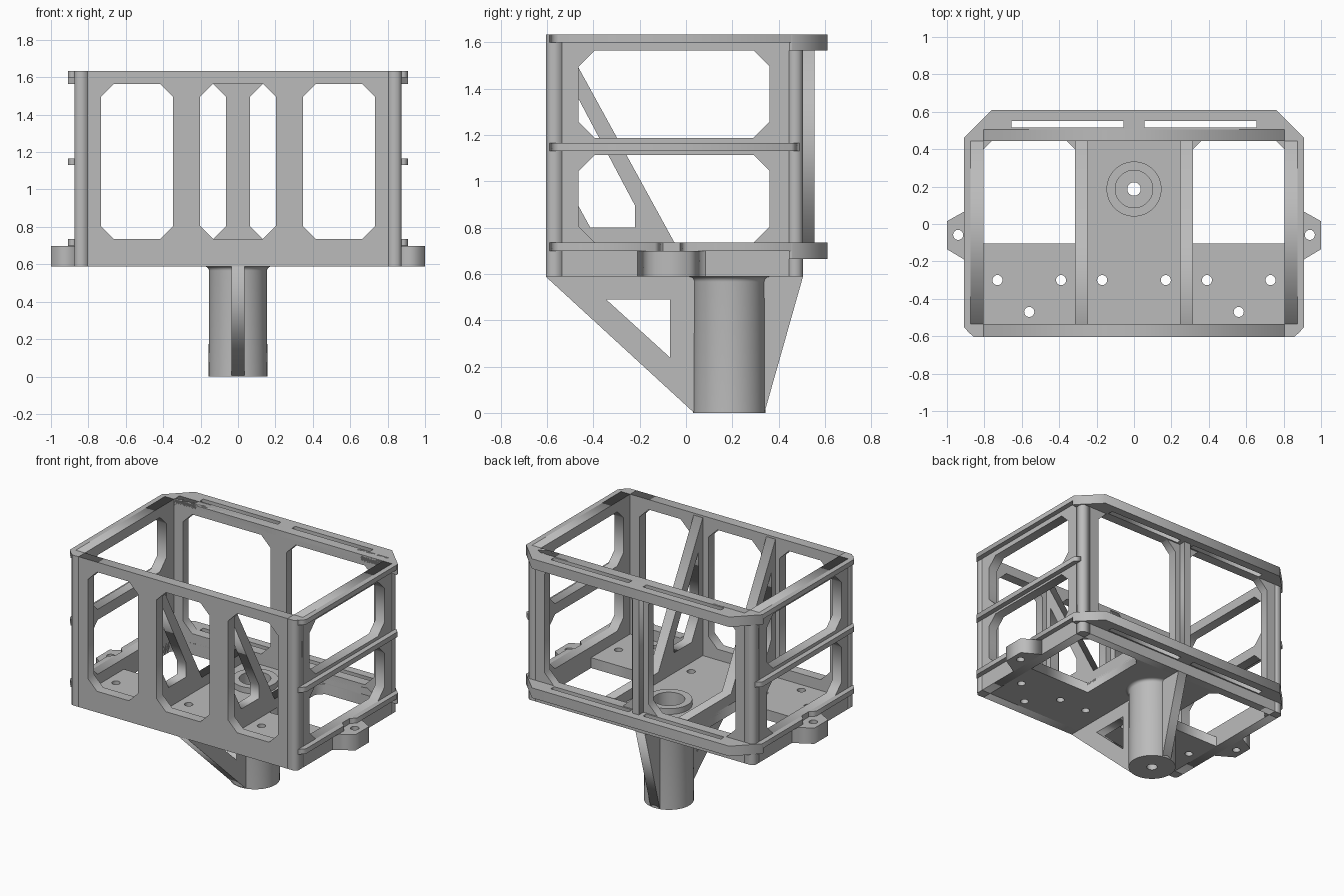
import bpy, bmesh, math
from mathutils import Matrix

cube = bpy.data.objects.get("Cube")
if cube:
    bpy.data.objects.remove(cube)

grey = bpy.data.materials.new("plain grey")
grey.use_nodes = True
GREY = (0.50, 0.50, 0.50, 1)
grey.diffuse_color = GREY
grey.node_tree.nodes["Principled BSDF"].inputs["Base Color"].default_value = GREY

# Main levels and wall positions
BASE, TOP = 0.588, 1.634
FRONT, FRONT_IN, BACK_IN, BACK = -0.605, -0.535, 0.445, 0.505
SIDE_IN, SIDE, FLANGE = 0.805, 0.875, 0.91
SILL, LINTEL, CUT = 0.735, 1.565, 0.07

# Local plane (u, v, depth) to world for each extrusion axis
AXES = {
    "z": Matrix.Identity(4),
    "x": Matrix(((0, 0, 1, 0), (1, 0, 0, 0), (0, 1, 0, 0), (0, 0, 0, 1))),
    "y": Matrix(((1, 0, 0, 0), (0, 0, -1, 0), (0, 1, 0, 0), (0, 0, 0, 1))),
}


def finish(name, mesh):
    bm = bmesh.new()
    bm.from_mesh(mesh)
    bmesh.ops.remove_doubles(bm, verts=bm.verts, dist=0.0001)
    bmesh.ops.recalc_face_normals(bm, faces=bm.faces)
    bm.to_mesh(mesh)
    bm.free()
    mesh.materials.clear()
    mesh.materials.append(grey)
    obj = bpy.data.objects.new(name, mesh)
    bpy.context.collection.objects.link(obj)
    return obj


def plate(name, axis, lo, hi, outline, holes=()):
    """Flat outline with holes, extruded from lo to hi along an axis."""
    curve = bpy.data.curves.new(name, "CURVE")
    curve.dimensions = "2D"
    curve.fill_mode = "BOTH"
    curve.extrude = (hi - lo) / 2
    for loop in (outline, *holes):
        spline = curve.splines.new("POLY")
        spline.points.add(len(loop) - 1)
        for point, (u, v) in zip(spline.points, loop):
            point.co = (u, v, 0, 1)
        spline.use_cyclic_u = True
    temp = bpy.data.objects.new(name + " curve", curve)
    mesh = bpy.data.meshes.new_from_object(temp)
    bpy.data.objects.remove(temp)
    middle = (lo + hi) / 2 * (-1 if axis == "y" else 1)
    mesh.transform(AXES[axis] @ Matrix.Translation((0, 0, middle)))
    return finish(name, mesh)


def rect(u0, u1, v0, v1, low=0, high=0):
    """Rectangle with chamfered corners at its low-v and high-v ends."""
    pts = []
    for u, v, du, dv, c, flip in ((u0, v0, 1, 1, low, 0), (u1, v0, -1, 1, low, 1),
                                  (u1, v1, -1, -1, high, 0), (u0, v1, 1, -1, high, 1)):
        pair = [(u, v + dv * c), (u + du * c, v)]
        pts += (pair[::-1] if flip else pair) if c else [(u, v)]
    return pts


def window(u0, u1, v0, v1):
    return rect(u0, u1, v0, v1, CUT, CUT)


def circle(u, v, r, n=24):
    return [(u + r * math.cos(2 * math.pi * i / n), v + r * math.sin(2 * math.pi * i / n))
            for i in range(n)]


def flip(points, s):
    return [(s * x, y) for x, y in points]


def lathe(name, profile, y, n=64):
    """Closed (radius, height) profile revolved around a vertical axis."""
    bm = bmesh.new()
    rings = []
    for i in range(n):
        a = 2 * math.pi * i / n
        rings.append([bm.verts.new((r * math.cos(a), y + r * math.sin(a), z)) for r, z in profile])
    for i in range(n):
        a, b = rings[i], rings[(i + 1) % n]
        for j in range(len(profile)):
            k = (j + 1) % len(profile)
            bm.faces.new((a[j], b[j], b[k], a[k]))
    mesh = bpy.data.meshes.new(name)
    bm.to_mesh(mesh)
    bm.free()
    obj = finish(name, mesh)
    bpy.context.view_layer.objects.active = obj
    obj.select_set(True)
    bpy.ops.object.shade_smooth_by_angle(angle=math.radians(30))
    obj.select_set(False)


# Front and back walls with chamfered windows
plate("front_wall", "y", FRONT, FRONT_IN, rect(-SIDE_IN, SIDE_IN, BASE, TOP),
      [window(c - w, c + w, SILL, LINTEL) for c, w in ((-0.54, 0.193), (0, 0.203), (0.54, 0.193))])
plate("back_wall", "y", BACK_IN, BACK, rect(-SIDE_IN, SIDE_IN, BASE, TOP),
      [window(-0.735, -0.063, SILL, LINTEL), window(0.063, 0.735, SILL, LINTEL)])
plate("back_post_rib", "y", BACK, 0.555, rect(-0.025, 0.025, SILL, LINTEL))

# Floor with two rear bays, screw holes and a bore for the handle
HANDLE_Y, BORE = 0.187, 0.036
screws = [circle(s * x, y, 0.027) for s in (-1, 1)
          for x, y in ((0.73, -0.3), (0.39, -0.3), (0.17, -0.3), (0.56, -0.47))]
bays = [rect(-SIDE_IN, -0.315, -0.105, BACK_IN, 0, 0.045),
        rect(0.315, SIDE_IN, -0.105, BACK_IN, 0, 0.045)]
plate("floor", "z", BASE, 0.66, rect(-SIDE_IN, SIDE_IN, FRONT_IN, BACK_IN),
      screws + bays + [circle(0, HANDLE_Y, 0.1, 64)])

for s, side in ((-1, "right"), (1, "left")):
    # Side wall with two stacked windows
    lo, hi = sorted((s * SIDE_IN, s * SIDE))
    plate(side + "_wall", "x", lo, hi, rect(FRONT_IN, BACK_IN, BASE, TOP),
          [window(-0.464, 0.361, 1.187, LINTEL), window(-0.464, 0.361, SILL, 1.114)])

    # Corner posts with a small outer chamfer
    for inner, outer, end in ((FRONT_IN, FRONT, "front"), (BACK_IN, BACK, "back")):
        d = 0.02 if end == "front" else -0.02
        post = [(SIDE_IN, inner), (SIDE_IN, outer), (SIDE - 0.02, outer),
                (SIDE, outer + d), (SIDE, inner)]
        plate(f"{side}_{end}_post", "z", BASE, TOP, flip(post, s))

    # Outer ribs; the lowest one is broken above the lug
    front_end = [(SIDE, -0.59), (FLANGE, -0.55)]
    back_end = [(FLANGE, 0.455), (SIDE, 0.49)]
    plate(side + "_top_rib", "z", 1.6, TOP, flip(front_end + back_end, s))
    plate(side + "_middle_rib", "z", 1.13, 1.165, flip(front_end + back_end, s))
    plate(side + "_low_rib_front", "z", 0.7, SILL,
          flip(front_end + [(FLANGE, -0.135), (SIDE, -0.1)], s))
    plate(side + "_low_rib_back", "z", 0.7, SILL,
          flip([(SIDE, -0.025), (FLANGE, 0.01)] + back_end, s))

    # Mounting lug
    lug = [(SIDE, -0.21), (1, -0.135), (1, 0.015), (SIDE, 0.085)]
    plate(side + "_lug", "z", BASE, 0.698, flip(lug, s), [circle(s * 0.94, -0.058, 0.027)])

    # Sloping gusset that runs on as a low rail along the floor
    lo, hi = sorted((s * 0.245, s * 0.315))
    plate(side + "_gusset", "x", lo, hi,
          [(FRONT_IN, 0.64), (BACK_IN, 0.64), (BACK_IN, 0.73), (-0.047, 0.73), (FRONT_IN, 1.62)],
          [[(-0.49, 1.405), (-0.22, 0.895), (-0.22, 0.8), (-0.413, 0.8), (-0.49, 0.94)]])

# Slotted back flanges, top and bottom
outline = [(-FLANGE, BACK_IN), (FLANGE, BACK_IN), (FLANGE, 0.46), (0.76, 0.61),
           (-0.76, 0.61), (-FLANGE, 0.46)]
slots = [rect(-0.655, -0.055, 0.515, 0.552), rect(0.055, 0.655, 0.515, 0.552)]
plate("top_flange", "z", LINTEL, TOP, outline, slots)
plate("bottom_flange", "z", 0.665, SILL, outline, slots)

# Hollow handle with flared neck, and the stepped socket above it
neck = [(0.155 + 0.022 * (1 - math.sin(a)), BASE - 0.022 * (1 - math.cos(a)))
        for a in (math.pi / 2 * i / 5 for i in range(6))]
lathe("handle", [(BORE, 0), (0.157, 0)] + neck[::-1] + [(BORE, BASE)], HANDLE_Y)
lathe("socket_ring", [(0.1, BASE), (0.147, BASE), (0.147, 0.7), (0.1, 0.7)], HANDLE_Y)

# Keel fins in front of and behind the handle
plate("front_fin", "x", -0.036, 0.036,
      [(FRONT, BASE), (0.03, 0.005), (0.1, 0.005), (0.1, BASE)],
      [[(-0.345, 0.49), (-0.07, 0.49), (-0.07, 0.24)]])
plate("back_fin", "x", -0.036, 0.036,
      [(0.27, 0.005), (0.34, 0.005), (BACK, BASE), (0.27, BASE)])
